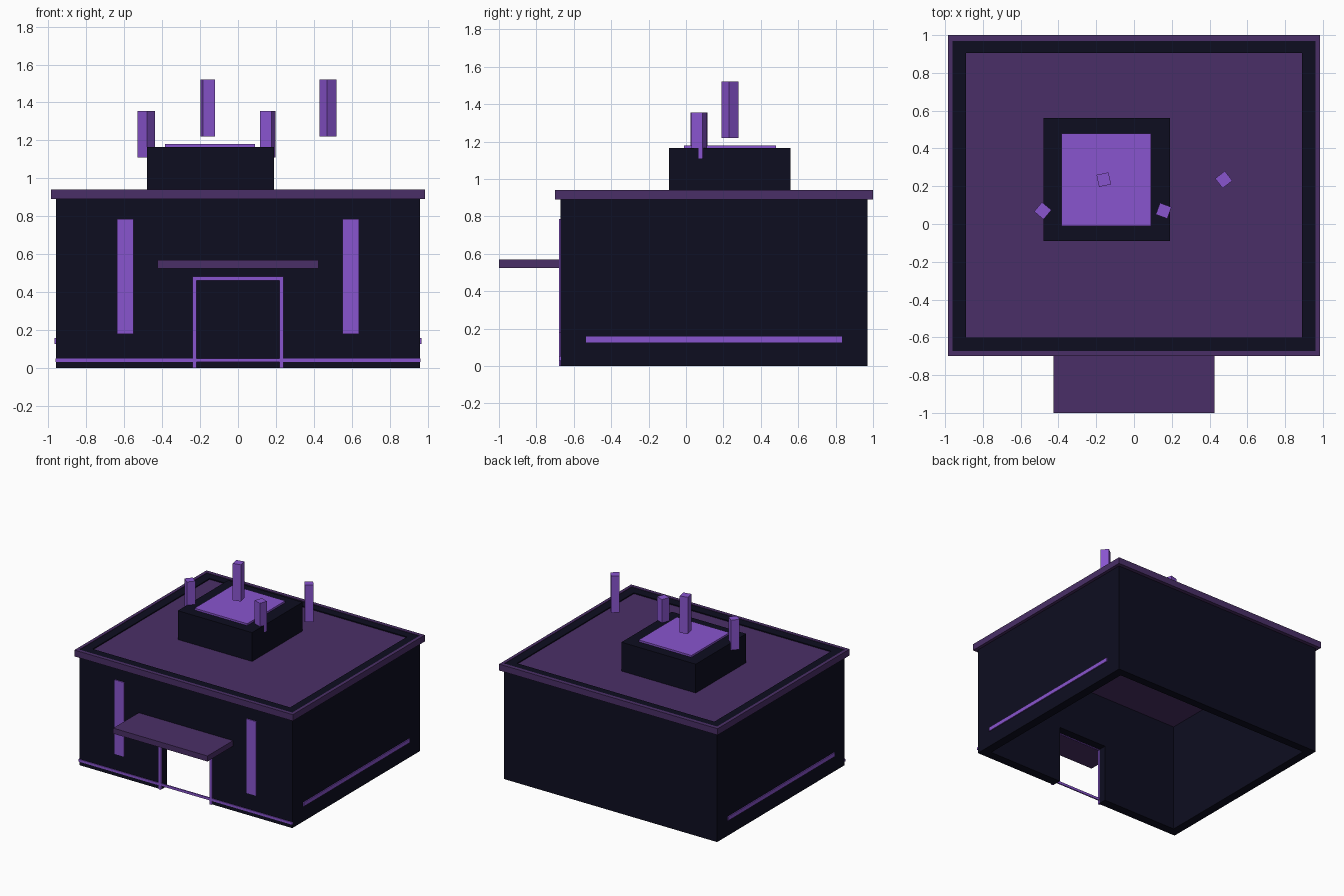
import bpy, math

if "Cube" in bpy.data.objects:
    bpy.data.objects.remove(bpy.data.objects["Cube"])


def mat(name, rgb):
    m = bpy.data.materials.new(name)
    m.diffuse_color = (*rgb, 1)
    m.use_nodes = True
    m.node_tree.nodes["Principled BSDF"].inputs["Base Color"].default_value = m.diffuse_color
    return m


DARK = mat("dark navy", (0.0042, 0.0042, 0.0145))
PLUM = mat("plum", (0.068, 0.028, 0.135))
VIOLET = mat("bright violet", (0.25, 0.09, 0.62))


def box(name, x, y, z, material, turn=0):
    """Box from (min, max) ranges on each axis, turned about its own centre."""
    c = [(r[0] + r[1]) / 2 for r in (x, y, z)]
    h = [(r[1] - r[0]) / 2 for r in (x, y, z)]
    v = [(sx * h[0], sy * h[1], sz * h[2])
         for sz in (-1, 1) for sx, sy in ((-1, -1), (1, -1), (1, 1), (-1, 1))]
    f = [(3, 2, 1, 0), (4, 5, 6, 7), (0, 1, 5, 4), (1, 2, 6, 5), (2, 3, 7, 6), (3, 0, 4, 7)]
    me = bpy.data.meshes.new(name)
    me.from_pydata(v, [], f)
    me.materials.append(material)
    ob = bpy.data.objects.new(name, me)
    ob.location = c
    ob.rotation_euler.z = math.radians(turn)
    bpy.context.collection.objects.link(ob)
    return ob


def cut(target, cutters):
    """Subtract cutters, bake the result and remove the cutters."""
    for c in cutters:
        c.hide_render = True
        m = target.modifiers.new("cut", 'BOOLEAN')
        m.operation = 'DIFFERENCE'
        m.solver = 'EXACT'
        m.object = c
    bpy.context.view_layer.update()
    dg = bpy.context.evaluated_depsgraph_get()
    me = bpy.data.meshes.new_from_object(target.evaluated_get(dg))
    target.modifiers.clear()
    target.data = me
    for c in cutters:
        bpy.data.objects.remove(c)


# Hollow walls, open below, with a doorway in front
walls = box("walls", (-0.96, 0.96), (-0.672, 0.97), (0, 0.938), DARK)
cut(walls, [box("room_cutter", (-0.89, 0.89), (-0.60, 0.905), (-0.5, 1.5), DARK),
            box("door_cutter", (-0.22, 0.22), (-0.9, -0.4), (-0.5, 0.465), DARK)])

# Roof deck inside the walls and trim around them
box("roof_deck", (-0.89, 0.89), (-0.60, 0.905), (0.88, 0.93), PLUM)
trim = box("roof_trim", (-0.985, 0.985), (-0.70, 1.0), (0.89, 0.942), PLUM)
cut(trim, [box("trim_cutter", (-0.96, 0.96), (-0.672, 0.97), (0.5, 1.5), DARK)])

# Rooftop block with glowing plate
box("roof_block", (-0.48, 0.19), (-0.09, 0.56), (0.92, 1.165), DARK)
box("roof_plate", (-0.385, 0.09), (-0.01, 0.48), (1.16, 1.18), VIOLET)

# Canopy over the door
box("canopy", (-0.425, 0.425), (-1.0, -0.67), (0.525, 0.57), PLUM)

# Door frame, front base strip
box("door_frame_top", (-0.24, 0.24), (-0.680, -0.665), (0.462, 0.482), VIOLET)
box("base_strip", (-0.963, 0.963), (-0.678, -0.668), (0.03, 0.05), VIOLET)

# Mirrored posts, tall front panels and side strips
for s, side in ((-1, "left"), (1, "right")):
    def mx(a, b):
        return tuple(sorted((s * a, s * b)))
    box(f"door_post_{side}", mx(0.22, 0.24), (-0.680, -0.665), (0, 0.462), VIOLET)
    box(f"front_panel_{side}", mx(0.552, 0.637), (-0.680, -0.671), (0.18, 0.785), VIOLET)
    box(f"side_strip_{side}", mx(0.959, 0.968), (-0.535, 0.835), (0.125, 0.157), VIOLET)

# Floating square prisms: centre x, y, bottom, top, turn
for i, (x, y, z0, z1, a) in enumerate(((-0.483, 0.07, 1.11, 1.355, -40),
                                       (0.157, 0.07, 1.11, 1.355, -20),
                                       (-0.16, 0.235, 1.22, 1.52, 12),
                                       (0.475, 0.235, 1.22, 1.52, 38))):
    h = 0.0325
    box(f"floating_prism_{i + 1}", (x - h, x + h), (y - h, y + h), (z0, z1), VIOLET, a)
